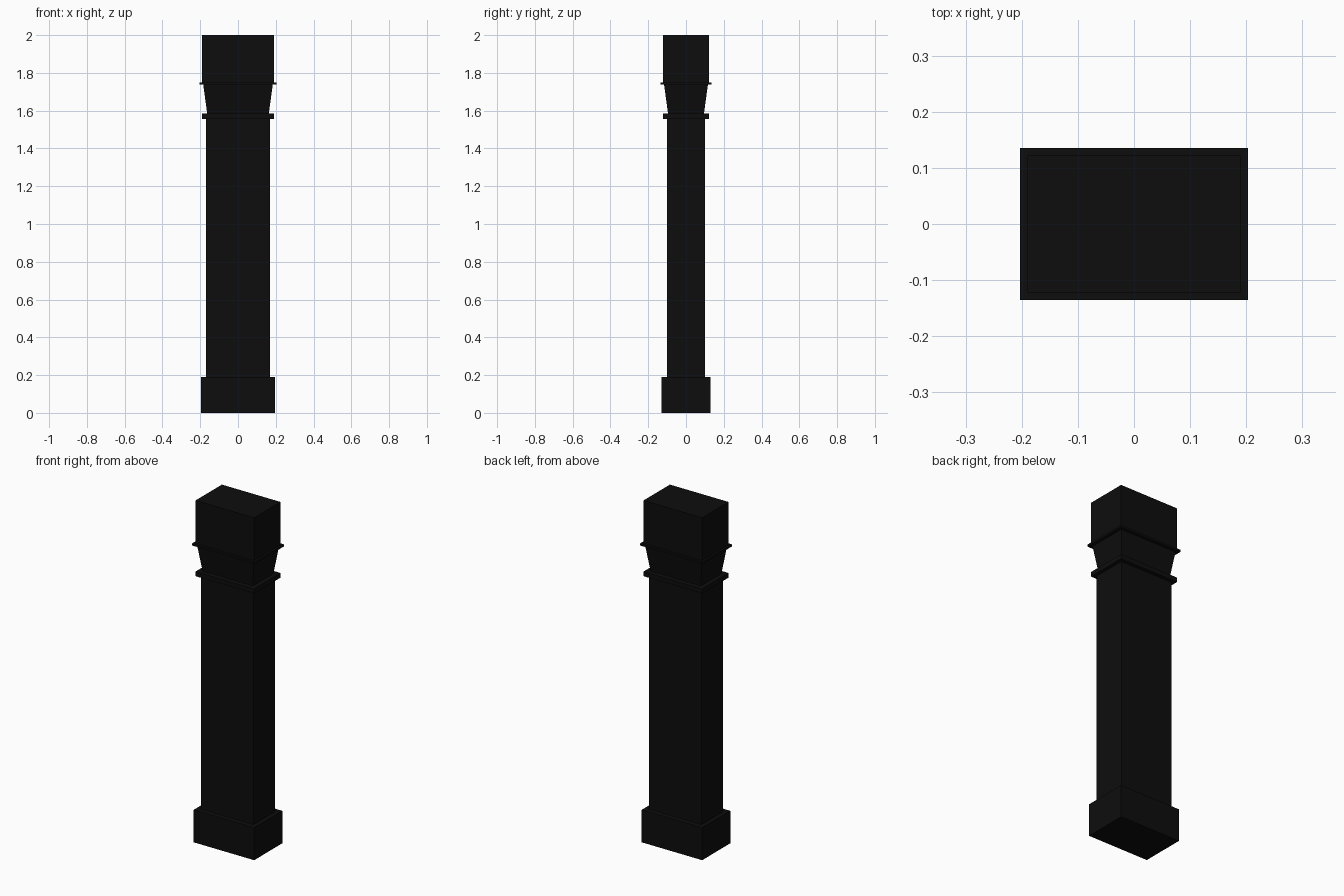
import bpy, bmesh

if "Cube" in bpy.data.objects:
    bpy.data.objects.remove(bpy.data.objects["Cube"])

black = bpy.data.materials.new("black_paint")
black.diffuse_color = (0.004, 0.004, 0.004, 1)
black.use_nodes = True
black.node_tree.nodes["Principled BSDF"].inputs["Base Color"].default_value = black.diffuse_color


def block(name, z0, z1, bottom, top=None):
    """Rectangular block given half sizes (x, y) at its bottom and top."""
    top = top or bottom
    bm = bmesh.new()
    bmesh.ops.create_cube(bm, size=2)
    for v in bm.verts:
        hx, hy = top if v.co.z > 0 else bottom
        v.co = (v.co.x * hx, v.co.y * hy, z1 if v.co.z > 0 else z0)
    mesh = bpy.data.meshes.new(name)
    bm.to_mesh(mesh)
    bm.free()
    mesh.materials.append(black)
    obj = bpy.data.objects.new(name, mesh)
    bpy.context.collection.objects.link(obj)
    return obj


# Plinth and plain shaft
block("plinth", 0, 0.19, (0.196, 0.13))
block("shaft", 0.19, 1.557, (0.17, 0.10))

# Capital: lower band, flared neck, thin upper band, top block
block("lower_band", 1.557, 1.584, (0.19, 0.122))
block("flared_neck", 1.584, 1.738, (0.163, 0.095), (0.184, 0.116))
block("upper_band", 1.738, 1.75, (0.203, 0.135))
block("top_block", 1.75, 2.0, (0.19, 0.122))
